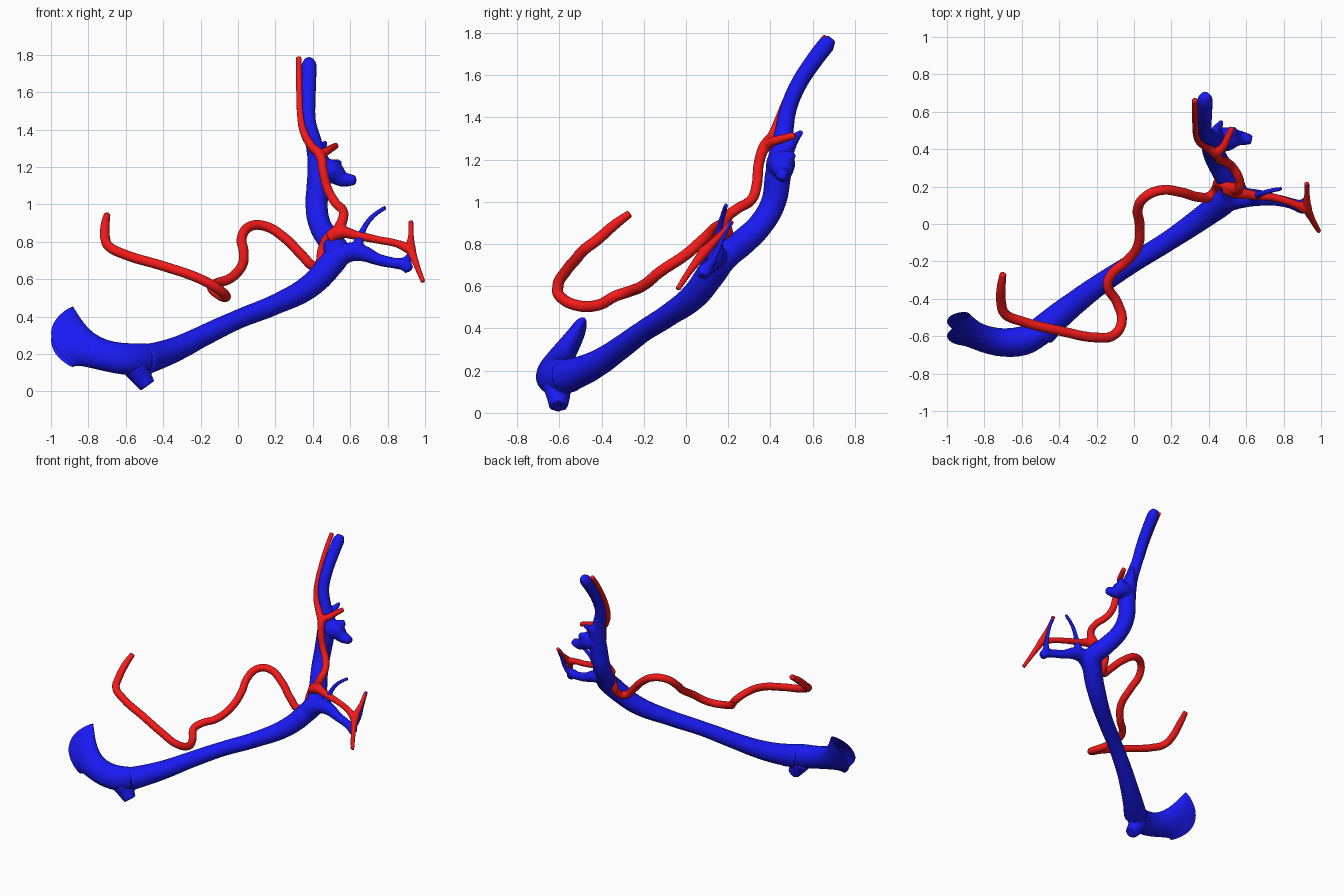
import bpy, bmesh, math

def material(name, rgb):
    m = bpy.data.materials.new(name)
    m.diffuse_color = (*rgb, 1)
    return m

BLUE = material("vein_blue", (0.01, 0.01, 0.9))
RED = material("artery_red", (0.9, 0.01, 0.01))

def tube(points):
    """Round tube through (x, y, z, radius) points."""
    cu = bpy.data.curves.new("tube", 'CURVE')
    cu.dimensions = '3D'
    cu.bevel_depth = 1.0
    cu.bevel_resolution = 5
    cu.resolution_u = 8
    cu.use_fill_caps = True
    s = cu.splines.new('BEZIER')
    s.bezier_points.add(len(points) - 1)
    for bp, (x, y, z, r) in zip(s.bezier_points, points):
        bp.co = (x, y, z)
        bp.radius = r
        bp.handle_left_type = bp.handle_right_type = 'AUTO'
    ob = bpy.data.objects.new("tube", cu)
    bpy.context.collection.objects.link(ob)
    return ob

def vessel(name, paths, mat, voxel):
    """Fuse several tubes into one branching vessel."""
    obs = [tube(p) for p in paths]
    bpy.context.view_layer.update()
    bpy.ops.object.select_all(action='DESELECT')
    for o in obs:
        o.select_set(True)
    bpy.context.view_layer.objects.active = obs[0]
    bpy.ops.object.convert(target='MESH')
    bpy.ops.object.join()
    ob = bpy.context.view_layer.objects.active
    ob.name = name
    rm = ob.modifiers.new("fuse", 'REMESH')
    rm.mode = 'VOXEL'
    rm.voxel_size = voxel
    rm.use_smooth_shade = True
    sm = ob.modifiers.new("soften", 'SMOOTH')
    sm.factor = 0.5
    sm.iterations = 4
    ob.data.materials.clear()
    ob.data.materials.append(mat)
    return ob

# main vein, with its side branches
vein_trunk = [
    (-0.50, -0.58, 0.17, .082), (-0.40, -0.49, 0.20, .072), (-0.30, -0.41, 0.24, .064),
    (-0.20, -0.335, 0.29, .058), (0, -0.205, 0.385, .052), (0.20, -0.08, 0.465, .055),
    (0.38, 0.045, 0.56, .065), (0.48, 0.12, 0.66, .07), (0.53, 0.18, 0.74, .07),
    (0.485, 0.27, 0.81, .064), (0.435, 0.36, 0.90, .06), (0.42, 0.415, 1.0, .06),
    (0.43, 0.435, 1.12, .063), (0.43, 0.45, 1.22, .06), (0.405, 0.465, 1.33, .045),
    (0.378, 0.485, 1.44, .040), (0.375, 0.53, 1.55, .040), (0.378, 0.60, 1.66, .041),
    (0.38, 0.665, 1.745, .042), (0.38, 0.69, 1.775, .025)]
vein_stub = [(-0.55, -0.61, 0.13, .07), (-0.515, -0.605, 0.075, .056), (-0.483, -0.605, 0.03, .045)]
vein_right = [(0.50, 0.13, 0.69, .065), (0.58, 0.14, 0.74, .055), (0.66, 0.14, 0.74, .045),
              (0.75, 0.13, 0.705, .032), (0.84, 0.11, 0.685, .029), (0.895, 0.09, 0.675, .035),
              (0.915, 0.08, 0.645, .027)]
vein_right_tip = [(0.89, 0.095, 0.68, .032), (0.918, 0.13, 0.73, .017),
                  (0.927, 0.17, 0.82, .012), (0.928, 0.215, 0.91, .012)]
vein_right_upper = [(0.63, 0.14, 0.75, .045), (0.65, 0.15, 0.81, .024), (0.675, 0.16, 0.875, .016),
                    (0.72, 0.175, 0.935, .014), (0.79, 0.19, 0.985, .012)]
vein_upper_stub = [(0.43, 0.44, 1.18, .065), (0.50, 0.455, 1.175, .065),
                   (0.56, 0.46, 1.135, .042), (0.60, 0.455, 1.13, .033), (0.63, 0.45, 1.13, .025)]
vein_upper_nub = [(0.48, 0.46, 1.19, .05), (0.545, 0.505, 1.225, .02)]
vein_spike = [(0.43, 0.46, 1.23, .05), (0.45, 0.515, 1.30, .024), (0.47, 0.55, 1.335, .012)]
vessel("vein", [vein_trunk, vein_stub, vein_right, vein_right_tip, vein_right_upper,
                vein_upper_stub, vein_upper_nub, vein_spike], BLUE, 0.008)

# wide open vein end: elliptical rings stretching into a forked, saddle-shaped mouth
# each ring: x, y, z, long half-axis, short half-axis, set-back of the tips
RINGS = [(-0.46, -0.555, 0.175, .079, .079, 0), (-0.53, -0.605, 0.17, .088, .084, 0),
         (-0.61, -0.632, 0.172, .086, .077, 0), (-0.70, -0.637, 0.188, .086, .073, 0),
         (-0.79, -0.622, 0.215, .098, .067, .02), (-0.87, -0.595, 0.25, .125, .058, .045),
         (-0.94, -0.57, 0.28, .155, .048, .08), (-1.0, -0.56, 0.292, .178, .042, .12)]
N = 40
bm = bmesh.new()
rings = []
for x, y, z, a, b, back in RINGS:
    ring = []
    for i in range(N):
        t = math.tau * i / N
        c, s = math.cos(t), math.sin(t)
        # stronger tilt towards the mouth, where the two lobes separate
        bulge = b * (1 + 2.0 * back * abs(c))
        ring.append(bm.verts.new((x + back * c * c,
                                  y + 0.435 * a * c - 0.9 * bulge * s,
                                  z + 0.9 * a * c + 0.435 * bulge * s)))
    rings.append(ring)
for r0, r1 in zip(rings, rings[1:]):
    for i in range(N):
        j = (i + 1) % N
        bm.faces.new((r0[i], r0[j], r1[j], r1[i]))
bmesh.ops.recalc_face_normals(bm, faces=bm.faces)
for f in bm.faces:
    f.smooth = True
me = bpy.data.meshes.new("vein_open_end")
bm.to_mesh(me)
bm.free()
me.materials.append(BLUE)
mouth = bpy.data.objects.new("vein_open_end", me)
bpy.context.collection.objects.link(mouth)
sub = mouth.modifiers.new("smooth", 'SUBSURF')
sub.levels = sub.render_levels = 1

# winding artery, with its side branches
R = .027
artery_winding = [
    (-0.70, -0.265, 0.945, .019), (-0.71, -0.34, 0.89, .025)] + [(*p, R) for p in (
    (-0.71, -0.42, 0.82), (-0.69, -0.48, 0.775), (-0.60, -0.52, 0.73), (-0.40, -0.57, 0.67),
    (-0.20, -0.607, 0.60), (-0.11, -0.595, 0.55), (-0.065, -0.52, 0.51), (-0.09, -0.42, 0.51),
    (-0.14, -0.33, 0.555), (-0.12, -0.27, 0.575), (-0.04, -0.20, 0.605), (0.02, -0.12, 0.67),
    (0.03, 0.0, 0.75), (0.02, 0.08, 0.82), (0.06, 0.145, 0.88), (0.14, 0.18, 0.885),
    (0.25, 0.17, 0.82), (0.34, 0.145, 0.73), (0.41, 0.15, 0.668), (0.44, 0.19, 0.69),
    (0.452, 0.22, 0.76), (0.49, 0.205, 0.83), (0.55, 0.18, 0.875))]
artery_upper = [
    (0.53, 0.19, 0.85, .034), (0.56, 0.19, 0.92, .027), (0.562, 0.24, 0.965, .025),
    (0.52, 0.31, 1.01, .025), (0.48, 0.335, 1.08, .025), (0.455, 0.345, 1.18, .025),
    (0.44, 0.37, 1.26, .027), (0.39, 0.41, 1.315, .024), (0.35, 0.44, 1.39, .021),
    (0.333, 0.475, 1.48, .018), (0.328, 0.53, 1.59, .017), (0.326, 0.60, 1.70, .017),
    (0.325, 0.665, 1.785, .016)]
artery_upper_side = [(0.43, 0.375, 1.26, .028), (0.475, 0.41, 1.285, .022),
                     (0.50, 0.46, 1.30, .02), (0.525, 0.515, 1.315, .017)]
artery_right = [(0.49, 0.19, 0.82, .035), (0.55, 0.17, 0.85, .034), (0.63, 0.155, 0.835, .025),
                (0.75, 0.14, 0.81, .021), (0.85, 0.11, 0.79, .021), (0.92, 0.08, 0.76, .028)]
artery_right_tips = [(0.924, 0.22, 0.91, .013), (0.925, 0.16, 0.84, .015), (0.925, 0.09, 0.765, .026),
                     (0.955, 0.02, 0.675, .017), (0.99, -0.04, 0.585, .013)]
vessel("artery", [artery_winding, artery_upper, artery_upper_side, artery_right,
                  artery_right_tips], RED, 0.006)
